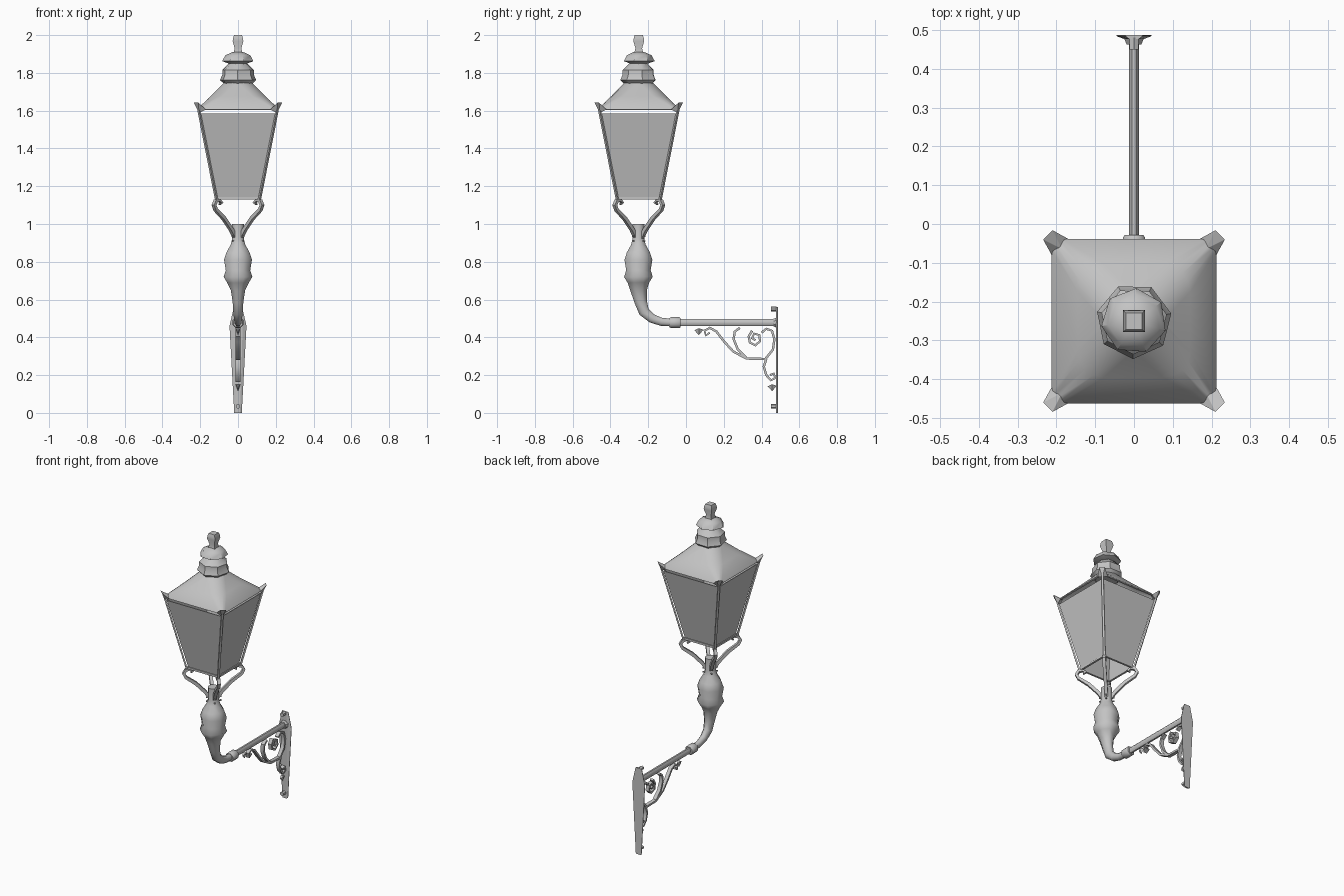
import bpy, bmesh, math
from mathutils import Vector

cube = bpy.data.objects.get("Cube")
if cube:
    bpy.data.objects.remove(cube)

metal = bpy.data.materials.new("grey metal")
metal.use_nodes = True
GREY = (0.55, 0.55, 0.55, 1)
metal.diffuse_color = GREY
metal.node_tree.nodes["Principled BSDF"].inputs["Base Color"].default_value = GREY

CY = -0.25                       # lantern axis
CORNERS = [(1, 1, "back_left"), (-1, 1, "back_right"),
           (-1, -1, "front_right"), (1, -1, "front_left")]


def finish(name, bm, angle=40):
    bmesh.ops.recalc_face_normals(bm, faces=bm.faces)
    mesh = bpy.data.meshes.new(name)
    bm.to_mesh(mesh)
    bm.free()
    mesh.materials.append(metal)
    for p in mesh.polygons:
        p.use_smooth = True
    mesh.set_sharp_from_angle(angle=math.radians(angle))
    obj = bpy.data.objects.new(name, mesh)
    bpy.context.collection.objects.link(obj)
    return obj


def loft(name, rings, caps=True, angle=40):
    """Skin a list of equal-length point rings."""
    bm = bmesh.new()
    loops = [[bm.verts.new(p) for p in ring] for ring in rings]
    n = len(loops[0])
    for a, b in zip(loops, loops[1:]):
        for i in range(n):
            j = (i + 1) % n
            bm.faces.new((a[i], a[j], b[j], b[i]))
    if caps:
        bm.faces.new(loops[0])
        bm.faces.new(loops[-1])
    return finish(name, bm, angle)


def lathe(name, profile, sides, turn=0.0, caps=True, angle=40):
    rings = []
    for r, z in profile:
        rings.append([(r * math.cos(turn + math.tau * i / sides),
                       CY + r * math.sin(turn + math.tau * i / sides), z)
                      for i in range(sides)])
    return loft(name, rings, caps, angle)


def sweep(name, path, sizes, side=(1, 0, 0), sides=4, angle=40):
    """Sweep a polygon along a planar path; sizes are (across, in-plane) radii."""
    pts = [Vector(p) for p in path]
    side = Vector(side).normalized()
    if isinstance(sizes, tuple):
        sizes = [sizes] * len(pts)
    rings = []
    for i, (p, (a, b)) in enumerate(zip(pts, sizes)):
        tangent = pts[min(i + 1, len(pts) - 1)] - pts[max(i - 1, 0)]
        up = side.cross(tangent).normalized()
        ring = []
        for k in range(sides):
            t = math.tau * (k + 0.5) / sides
            ring.append(p + side * a * math.cos(t) + up * b * math.sin(t))
        rings.append(ring)
    return loft(name, rings, True, angle)


def hull(name, points):
    bm = bmesh.new()
    for p in points:
        bm.verts.new(p)
    bmesh.ops.convex_hull(bm, input=bm.verts[:])
    return finish(name, bm, 25)


def yz(points):
    return [(0, y, z) for y, z in points]


def rounded_square(half, corner, z, steps=5):
    ring = []
    for q in range(4):
        mid = math.pi / 4 + q * math.pi / 2
        ox = (half - corner) * math.copysign(1, math.cos(mid))
        oy = (half - corner) * math.copysign(1, math.sin(mid))
        for s in range(steps):
            t = q * math.pi / 2 + s / (steps - 1) * math.pi / 2 * 0.98
            ring.append((ox + corner * math.cos(t), CY + oy + corner * math.sin(t), z))
    return ring


# Roof: a rounded square shell rising to a round neck
loft("roof", [rounded_square(0.205, 0.03, 1.603), rounded_square(0.212, 0.03, 1.606),
              rounded_square(0.21, 0.03, 1.614), rounded_square(0.145, 0.07, 1.677),
              rounded_square(0.075, 0.075, 1.748)], caps=False)

# Ventilator tiers and finial
lathe("lower_vent", [(0.07, 1.735), (0.098, 1.762), (0.086, 1.79), (0.086, 1.815),
                     (0.05, 1.85)], 7, 0.2)
lathe("vent_neck", [(0.05, 1.84), (0.045, 1.87)], 7)
lathe("upper_vent", [(0.05, 1.85), (0.085, 1.862), (0.068, 1.893), (0.03, 1.91)], 7, 0.6)
lathe("finial", [(0.036, 1.90), (0.025, 1.93), (0.04, 1.968), (0.037, 1.985), (0.03, 2.0)],
      4, math.pi / 4, angle=60)

# Glass panels, tapering downward and open at the bottom
LOW, HIGH, Z0, Z1 = 0.108, 0.2, 1.14, 1.585
for k, name in enumerate(("left", "back", "right", "front")):
    ang = k * math.pi / 2
    out = Vector((math.cos(ang), math.sin(ang), 0))
    along = Vector((-math.sin(ang), math.cos(ang), 0))
    centre = Vector((0, CY, 0))
    rings = []
    for half, z in ((LOW, Z0), (HIGH, Z1)):
        c = centre + Vector((0, 0, z))
        rings.append([c + out * (half - d) + along * half * s * 0.99
                      for s, d in ((-1, 0), (1, 0), (1, 0.005), (-1, 0.005))])
    loft("panel_" + name, rings)
    # Bottom rail of the frame
    rail = [centre + out * 0.108 + along * s * 0.114 + Vector((0, 0, 1.136)) for s in (-1, 1)]
    sweep("bottom_rail_" + name, rail, (0.009, 0.009), out)

for sx, sy, name in CORNERS:
    def at(x, y, z):
        return (sx * x, CY + sy * y, z)

    # Corner post of the lantern frame
    across = (sx, -sy, 0)
    sweep("corner_post_" + name, [at(0.113, 0.113, 1.125), at(0.208, 0.208, 1.605)],
          (0.009, 0.007), across)
    # Flared horn on the roof corner
    hull("roof_horn_" + name, [at(0.21, 0.234, 1.642), at(0.234, 0.21, 1.642),
                               at(0.17, 0.212, 1.606), at(0.212, 0.17, 1.606),
                               at(0.185, 0.185, 1.618), at(0.206, 0.206, 1.588)])
    # Curled bracket between post and lantern
    path = [(0.016, 0.93), (0.035, 0.97), (0.075, 1.03), (0.118, 1.075), (0.127, 1.1),
            (0.118, 1.122), (0.1, 1.127), (0.088, 1.112), (0.098, 1.104)]
    sizes = [(0.014, 0.014)] * 3 + [(0.014, 0.012)] * 3 + [(0.013, 0.009)] * 2 + [(0.01, 0.005)]
    sweep("bracket_" + name, [at(d, d, z) for d, z in path], sizes, across)
    # Fixing screws
    for i, z in enumerate((0.91, 0.935)):
        sweep("screw_%s_%d" % (name, i + 1), [at(0.02, 0.02, z), at(0.033, 0.033, z)],
              (0.005, 0.005), across)

# Post: straight top, faceted bulb, then a bend into the arm
post = [(-0.252, 1.0, 0.034), (-0.252, 0.92, 0.034), (-0.252, 0.89, 0.042),
        (-0.252, 0.85, 0.066), (-0.252, 0.81, 0.08), (-0.252, 0.755, 0.07),
        (-0.252, 0.72, 0.082), (-0.251, 0.69, 0.062), (-0.25, 0.65, 0.048),
        (-0.24, 0.59, 0.036), (-0.222, 0.535, 0.031), (-0.18, 0.5, 0.026),
        (-0.13, 0.482, 0.023), (-0.07, 0.478, 0.022)]
sweep("post", yz([p[:2] for p in post]),
      [(p[2] * (0.85 if p[1] < 0.66 else 1), p[2]) for p in post], sides=8, angle=50)

# Collar and wall arm
sweep("collar", yz([(-0.088, 0.478), (-0.08, 0.478), (-0.035, 0.478), (-0.028, 0.478)]),
      [(0.026, 0.026), (0.031, 0.031), (0.031, 0.031), (0.026, 0.026)], sides=8)
sweep("wall_arm", yz([(-0.03, 0.478), (0.48, 0.478)]), (0.014, 0.02), sides=8, angle=50)
sweep("arm_flange", yz([(0.462, 0.478), (0.482, 0.478)]), [(0.02, 0.021), (0.03, 0.03)], sides=8)

# Tapered wall plate with chamfered front
outline = [(-0.02, 0.0), (0.02, 0.0), (0.045, 0.46), (0.022, 0.56), (-0.022, 0.56), (-0.045, 0.46)]
loft("wall_plate", [[(x * s, y, z) for x, z in outline]
                    for y, s in ((0.476, 0.55), (0.484, 1.0), (0.487, 1.0))], angle=20)
for z, name in ((0.55, "upper"), (0.035, "lower")):
    sweep("plate_bolt_" + name, yz([(0.45, z), (0.48, z)]), (0.013, 0.013), sides=6)

# Scrollwork under the arm
scrolls = {
    "long_scroll": [(0.125, 0.425), (0.105, 0.41), (0.098, 0.435), (0.125, 0.45), (0.16, 0.432),
                    (0.2, 0.38), (0.25, 0.325), (0.32, 0.288), (0.42, 0.285)],
    "side_scroll": [(0.285, 0.45), (0.258, 0.43), (0.252, 0.39), (0.275, 0.335), (0.32, 0.292)],
    "wall_scroll": [(0.4, 0.425), (0.425, 0.445), (0.455, 0.435), (0.468, 0.39),
                    (0.46, 0.335), (0.42, 0.285)],
    "inner_curl": [(0.368, 0.385), (0.35, 0.395), (0.36, 0.42), (0.388, 0.412),
                   (0.392, 0.38), (0.368, 0.358), (0.338, 0.372), (0.332, 0.405), (0.35, 0.435)],
    "lower_scroll": [(0.425, 0.285), (0.412, 0.245), (0.425, 0.2), (0.45, 0.172),
                     (0.472, 0.185), (0.465, 0.208), (0.445, 0.2)],
}
for name, pts in scrolls.items():
    sweep(name, yz(pts), (0.017, 0.009), sides=4)

# Pointed buds at the scroll ends
for name, y, z in (("arm_bud", 0.068, 0.432), ("wall_bud", 0.456, 0.135)):
    hull(name, [(0, y - 0.024, z + 0.006), (0, y + 0.024, z + 0.008), (0, y, z - 0.02),
                (0.013, y, z + 0.016), (-0.013, y, z + 0.016)])
